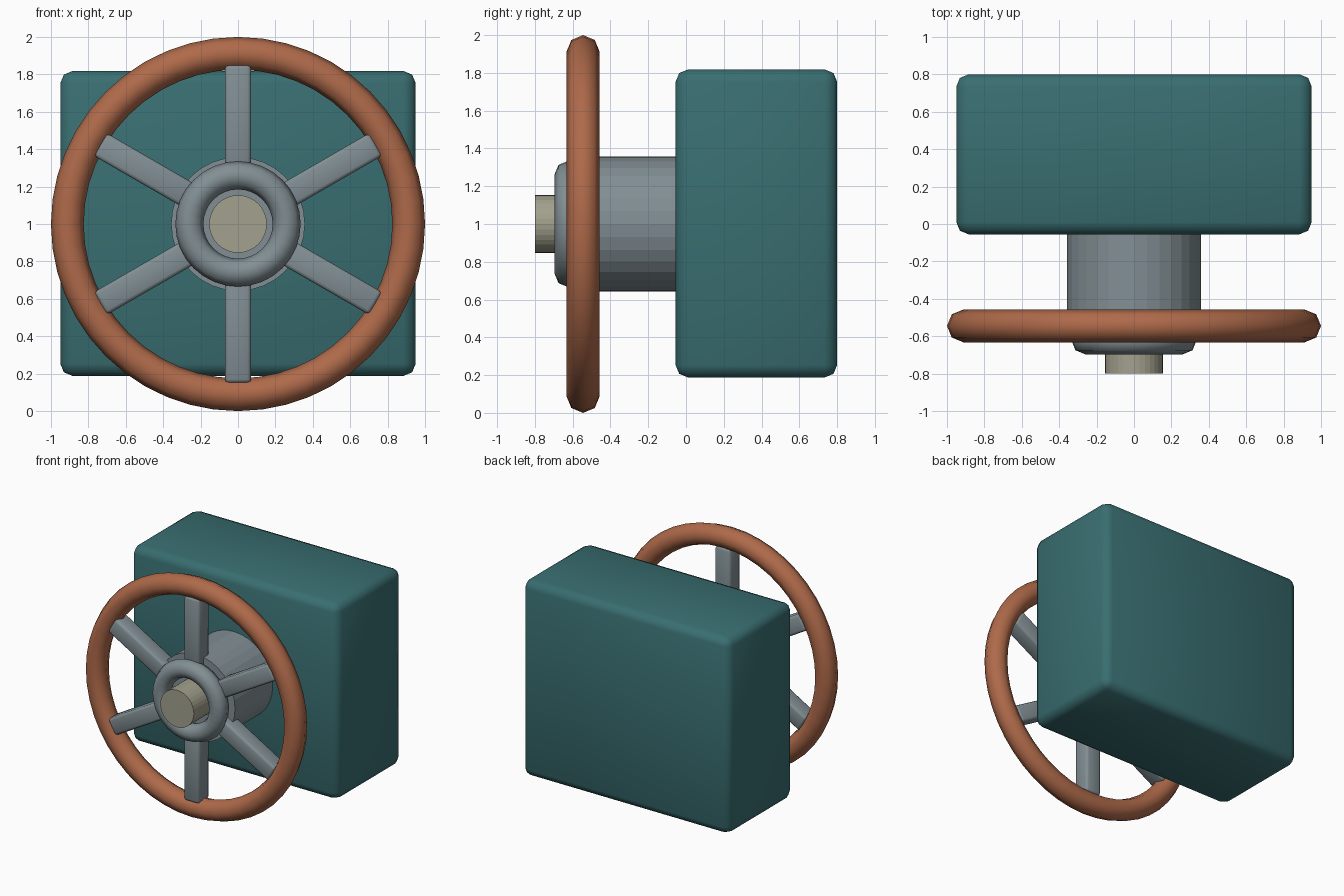
import bpy, math
from mathutils import Matrix, Vector

if "Cube" in bpy.data.objects:
    bpy.data.objects.remove(bpy.data.objects["Cube"])


def mat(name, r, g, b):
    lin = [((c / 255 + 0.055) / 1.055) ** 2.4 for c in (r, g, b)]
    m = bpy.data.materials.new(name)
    m.diffuse_color = (*lin, 1)
    m.use_nodes = True
    m.node_tree.nodes["Principled BSDF"].inputs["Base Color"].default_value = m.diffuse_color
    return m


TEAL = mat("teal", 57, 110, 113)
COPPER = mat("copper", 175, 106, 74)
GREY = mat("steel_grey", 130, 143, 148)
KHAKI = mat("pale_khaki", 163, 161, 141)
CZ = 1.0          # height of the wheel axis
WY = -0.545       # depth of the wheel plane


def finish(name, m, smooth=None):
    o = bpy.context.object
    o.name = name
    o.data.materials.append(m)
    if smooth:
        bpy.ops.object.shade_smooth_by_angle(angle=math.radians(smooth))
    return o


def box(name, size, centre, m, bevel, segs):
    bpy.ops.mesh.primitive_cube_add(size=1)
    o = bpy.context.object
    o.data.transform(Matrix.Translation(centre) @ Matrix.Diagonal((*size, 1)))
    b = o.modifiers.new("bevel", 'BEVEL')
    b.width, b.segments = bevel, segs
    bpy.ops.object.modifier_apply(modifier="bevel")
    return finish(name, m, 50)


def cyl(name, r, y0, y1, m, smooth=None):
    bpy.ops.mesh.primitive_cylinder_add(vertices=32, radius=r, depth=y1 - y0,
                                        location=(0, (y0 + y1) / 2, CZ),
                                        rotation=(math.pi / 2, 0, 0))
    return finish(name, m, smooth)


def ring(name, major, minor, y, segs, m):
    bpy.ops.mesh.primitive_torus_add(major_radius=major, minor_radius=minor,
                                     major_segments=segs, minor_segments=8,
                                     location=(0, y, CZ),
                                     rotation=(math.pi / 2, 0, 0))
    return finish(name, m, 60)


# housing block and axle parts
box("housing", (1.9, 0.855, 1.63), Vector((0, 0.3725, 1.003)), TEAL, 0.065, 2)
cyl("hub_barrel", 0.358, -0.55, 0.0, GREY)
cyl("axle_pin", 0.154, -0.80, -0.50, KHAKI)

# hand wheel
ring("wheel_rim", 0.9125, 0.0875, WY, 48, COPPER)
ring("hub_ring", 0.26, 0.075, -0.622, 32, GREY)

# six spokes around the axis
for i in range(6):
    s = box(f"spoke_{i + 1}", (0.14, 0.14, 0.63), Vector((0, 0, 0.535)), GREY, 0.02, 2)
    s.location = (0, WY, CZ)
    s.rotation_euler = (0, i * math.pi / 3, 0)
